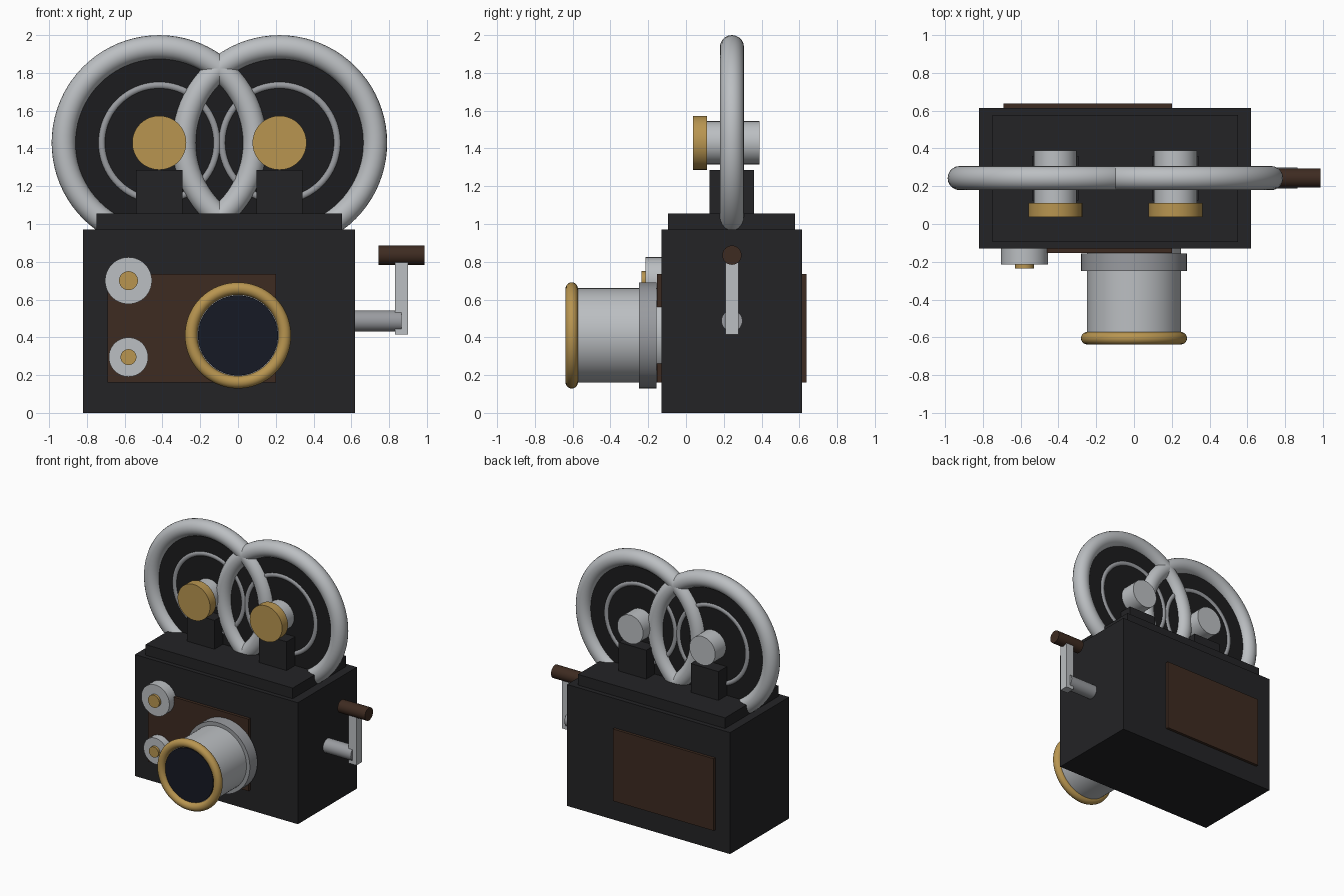
import bpy, math

if "Cube" in bpy.data.objects:
    bpy.data.objects.remove(bpy.data.objects["Cube"])


def material(name, rgb):
    m = bpy.data.materials.new(name)
    m.diffuse_color = (*rgb, 1)
    m.use_nodes = True
    m.node_tree.nodes["Principled BSDF"].inputs["Base Color"].default_value = m.diffuse_color
    return m


BLACK = material("black_paint", (0.017, 0.017, 0.019))
DARK = material("reel_black", (0.012, 0.012, 0.013))
BROWN = material("brown_leather", (0.048, 0.024, 0.015))
GOLD = material("brass", (0.48, 0.30, 0.08))
SILVER = material("silver", (0.50, 0.52, 0.54))
STEEL = material("dull_steel", (0.32, 0.33, 0.35))
GLASS = material("lens_glass", (0.008, 0.010, 0.018))


def finish(name, mat, smooth=False):
    ob = bpy.context.object
    ob.name = name
    ob.data.materials.append(mat)
    if smooth:
        bpy.ops.object.shade_smooth_by_angle(angle=math.radians(35))
    return ob


def box(name, mat, x, y, z):
    """Box from (min, max) pairs."""
    mid = [(a + b) / 2 for a, b in (x, y, z)]
    bpy.ops.mesh.primitive_cube_add(size=1, location=mid)
    bpy.context.object.scale = [b - a for a, b in (x, y, z)]
    bpy.ops.object.transform_apply(location=False, rotation=False, scale=True)
    return finish(name, mat)


def cyl_y(name, mat, x, z, r, y0, y1):
    """Cylinder along y."""
    bpy.ops.mesh.primitive_cylinder_add(
        vertices=64, radius=r, depth=y1 - y0,
        location=(x, (y0 + y1) / 2, z), rotation=(math.pi / 2, 0, 0))
    return finish(name, mat, True)


def cyl_x(name, mat, y, z, r, x0, x1):
    """Cylinder along x."""
    bpy.ops.mesh.primitive_cylinder_add(
        vertices=32, radius=r, depth=x1 - x0,
        location=((x0 + x1) / 2, y, z), rotation=(0, math.pi / 2, 0))
    return finish(name, mat, True)


def ring(name, mat, x, y, z, major, minor):
    """Torus facing the front."""
    bpy.ops.mesh.primitive_torus_add(
        major_radius=major, minor_radius=minor, major_segments=80,
        minor_segments=20, location=(x, y, z), rotation=(math.pi / 2, 0, 0))
    return finish(name, mat, True)


# Camera body, top plate and leather panels
box("body", BLACK, (-0.82, 0.62), (-0.13, 0.615), (0, 0.97))
box("top_plate", BLACK, (-0.75, 0.55), (-0.095, 0.578), (0.96, 1.055))
box("front_panel", BROWN, (-0.69, 0.20), (-0.153, -0.12), (0.16, 0.735))
box("back_panel", BROWN, (-0.69, 0.20), (0.60, 0.637), (0.16, 0.735))

# Two film reels with brackets and hubs
RY, RZ = 0.243, 1.43
for side, x in (("left", -0.417), ("right", 0.22)):
    box(side + "_reel_bracket", BLACK,
        (x - 0.122, x + 0.122), (RY - 0.118, RY + 0.118), (1.04, 1.285))
    ring(side + "_reel_rim", SILVER, x, RY, RZ, 0.506, 0.064)
    cyl_y(side + "_reel_disc", DARK, x, RZ, 0.50, RY - 0.012, RY + 0.012)
    ring(side + "_reel_inner_ring", STEEL, x, RY, RZ, 0.305, 0.021)
    cyl_y(side + "_reel_hub", SILVER, x, RZ, 0.114, 0.10, 0.39)
    cyl_y(side + "_reel_cap", GOLD, x, RZ, 0.143, 0.038, 0.112)

# Lens
LZ = 0.41
cyl_y("lens_barrel", SILVER, 0, LZ, 0.25, -0.605, -0.12)
cyl_y("lens_collar", STEEL, 0, LZ, 0.28, -0.25, -0.155)
ring("lens_rim", GOLD, 0, -0.605, LZ, 0.248, 0.033)
cyl_y("lens_glass", GLASS, 0, LZ, 0.212, -0.615, -0.59)

# Front knobs
for name, z, r, rp in (("upper_knob", 0.70, 0.124, 0.05),
                       ("lower_knob", 0.295, 0.104, 0.042)):
    cyl_y(name, SILVER, -0.58, z, r, -0.215, -0.12)
    cyl_y(name + "_pin", GOLD, -0.58, z, rp, -0.236, -0.20)

# Hand crank
cyl_x("crank_shaft", STEEL, RY, 0.487, 0.056, 0.60, 0.865)
box("crank_arm", SILVER, (0.832, 0.90), (RY - 0.034, RY + 0.034), (0.415, 0.80))
cyl_x("crank_handle", BROWN, RY, 0.835, 0.051, 0.745, 0.987)
